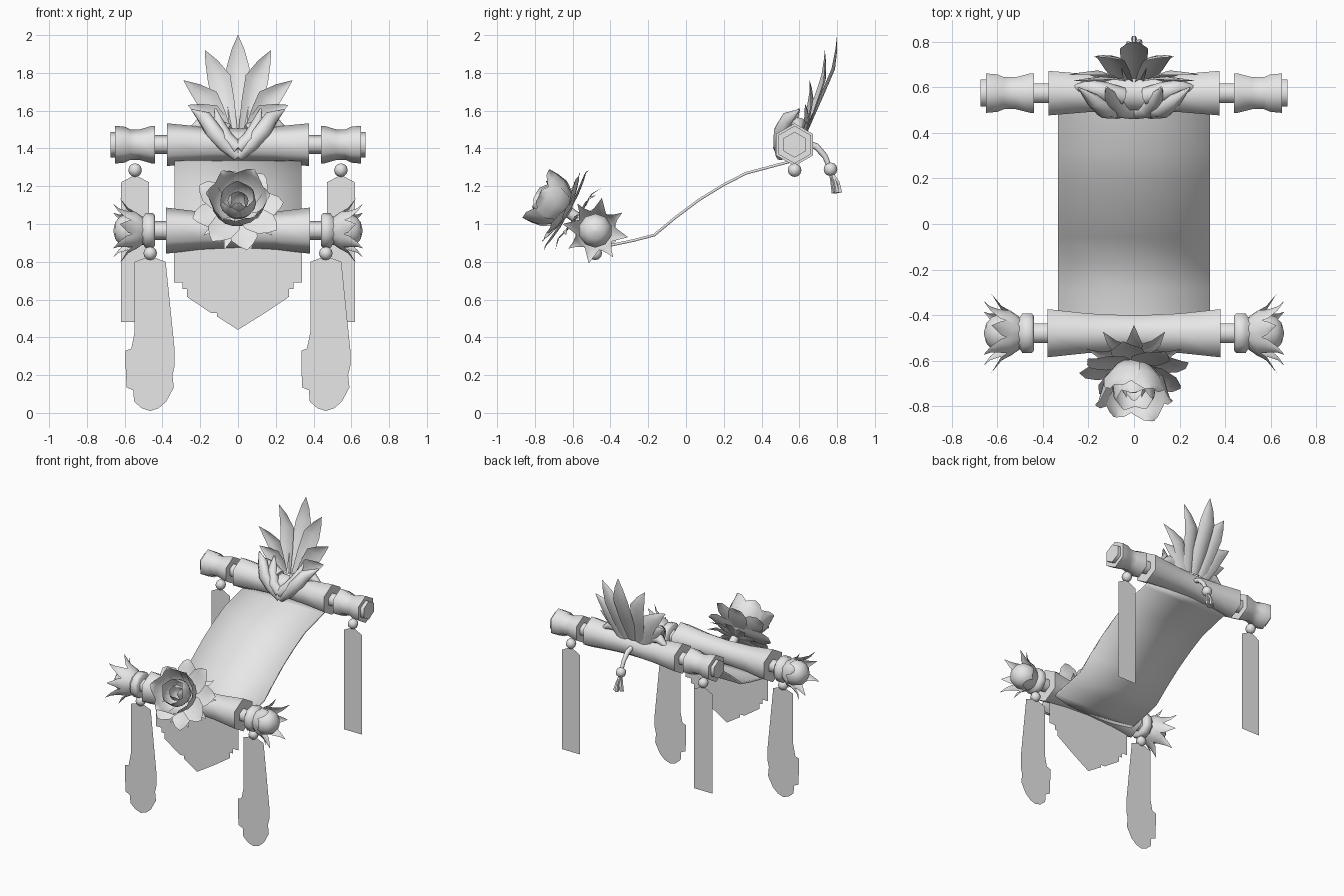
import bpy, bmesh, math
from mathutils import Vector as V

if "Cube" in bpy.data.objects:
    bpy.data.objects.remove(bpy.data.objects["Cube"])

grey = bpy.data.materials.new("plain_grey")
grey.use_nodes = True
grey.diffuse_color = (0.8, 0.8, 0.8, 1)
grey.node_tree.nodes["Principled BSDF"].inputs["Base Color"].default_value = (0.8, 0.8, 0.8, 1)


def finish(name, bm, angle=65):
    me = bpy.data.meshes.new(name)
    bm.normal_update()
    bm.to_mesh(me)
    bm.free()
    me.materials.append(grey)
    for p in me.polygons:
        p.use_smooth = angle > 0
    if angle:
        me.set_sharp_from_angle(angle=math.radians(angle))
    ob = bpy.data.objects.new(name, me)
    bpy.context.collection.objects.link(ob)
    return ob


def skin(bm, rings, closed=True, caps=True):
    rows = [[bm.verts.new(p) for p in r] for r in rings]
    n = len(rows[0])
    for a, b in zip(rows, rows[1:]):
        for i in range(n if closed else n - 1):
            j = (i + 1) % n
            bm.faces.new((a[i], a[j], b[j], b[i]))
    if closed and caps:
        bm.faces.new(rows[0][::-1])
        bm.faces.new(rows[-1])


def circle(c, u, w, r, n):
    return [c + (u * math.sin(k * math.tau / n) + w * math.cos(k * math.tau / n)) * r for k in range(n)]


def lathe(name, centre, profile, sides=6, mirror=False):
    # turned part along x; profile holds (x, radius)
    bm = bmesh.new()
    for s in ((1, -1) if mirror else (1,)):
        skin(bm, [circle(V((x * s, *centre)), V((0, s, 0)), V((0, 0, -1)), max(r, .002), sides)
                  for x, r in profile])
    bmesh.ops.recalc_face_normals(bm, faces=bm.faces)
    return finish(name, bm)


def tube(bm, points, radii, n=8, squash=1):
    pts = [V(p) for p in points]
    rings = []
    for i, p in enumerate(pts):
        t = (pts[min(i + 1, len(pts) - 1)] - pts[max(i - 1, 0)]).normalized()
        u = t.cross(V((0, 1, 0.2))).normalized()
        rings.append(circle(p, u, t.cross(u) * squash, radii[i], n))
    skin(bm, rings)


def leaf(bm, pts, widths, side, normal_at, cup):
    # strip with a folded midrib
    rings = []
    for i, p in enumerate(pts):
        w, nrm = max(widths[i], .001), normal_at(i)
        rings.append([p + side * w * s + nrm * cup * w * s * s for s in (-1, -.5, 0, .5, 1)])
    skin(bm, rings, closed=False)


def rosette(bm, centre, axis, count, profile, cup, phase=0.0, shift=0.0):
    # ring of petals; profile holds (radius, height, half width)
    c, a = V(centre), V(axis).normalized()
    u = a.cross(V((.3, .2, 1))).normalized() if abs(a.x) > .9 else V((1, 0, 0))
    w = a.cross(u)
    for k in range(count):
        t = (k + phase) * math.tau / count
        rad = u * math.cos(t) + w * math.sin(t)
        lift = a * (shift * (k % 2))
        pts = [c + rad * r + a * h + lift * (r / profile[-1][0]) for r, h, _ in profile]

        def normal(i):
            d = (pts[min(i + 1, len(pts) - 1)] - pts[max(i - 1, 0)]).normalized()
            return a * d.dot(rad) - rad * d.dot(a)
        leaf(bm, pts, [q[2] for q in profile], a.cross(rad), normal, cup)


def sheet(name, outline, x, y, sides=(1, -1)):
    # flat hanging cloth, outline is one half mirrored about its own middle
    bm = bmesh.new()
    full = outline + [(-px, pz) for px, pz in outline[::-1] if px]
    for s in sides:
        bm.faces.new([bm.verts.new((s * x + px, y, z)) for px, z in full])
    bmesh.ops.triangulate(bm, faces=bm.faces)
    finish(name, bm, 0)


BACK, FRONT = (.575, 1.42), (-.48, .965)

# back roller
lathe("back_rod", BACK, [(-.46, .05), (.46, .05)])
lathe("back_sleeve", BACK, [(-.375, .113), (-.2, .096), (0, .086), (.2, .096), (.375, .113)])
lathe("back_end_caps", BACK, [(.44, .1), (.455, .1), (.52, .081), (.57, .081), (.6, .095),
                              (.65, .1), (.65, .068), (.675, .068)], mirror=True)

# front roller
lathe("front_rod", FRONT, [(-.46, .05), (.46, .05)])
lathe("front_sleeve", FRONT, [(-.38, .122), (-.2, .1), (0, .09), (.2, .1), (.38, .122)])
lathe("front_collars", FRONT, [(.44, .08), (.45, .092), (.49, .092), (.5, .075), (.52, .075)], 10, True)
lathe("front_bulbs", FRONT, [(.5, .06), (.53, .085), (.58, .09), (.625, .075), (.65, .045), (.66, 0)], 10, True)

# curled leaves around the front bulbs
bm = bmesh.new()
for s in (1, -1):
    c = (s * .5, *FRONT)
    rosette(bm, c, (s, 0, 0), 4, [(.07, 0, .03), (.1, .04, .045), (.11, .085, .035), (.135, .13, .015), (.17, .16, 0)], .25, .5)
    rosette(bm, c, (s, 0, 0), 4, [(.07, 0, .03), (.095, .035, .045), (.12, .08, .03), (.175, .125, 0)], .25)
finish("bulb_leaves", bm)

# cloth between the rollers
bm = bmesh.new()
path = [(.575, 1.33), (.52, 1.315), (.32, 1.262), (.2, 1.2), (.07, 1.12), (-.05, 1.03),
        (-.165, .935), (-.28, .905), (-.4, .88), (-.47, .875)]
skin(bm, [[V((x, y, z)) for x in (-.335, 0, .335)] for y, z in path], closed=False)
cloth = finish("sloping_cloth", bm)
cloth.modifiers.new("thickness", "SOLIDIFY").thickness = .014

# hanging flap and streamers
sheet("front_flap", [(0, .44), (.11, .51), (.11, .6), (.145, .6), (.145, .53), (.27, .615), (.27, .655),
                     (.295, .655), (.295, .69), (.34, .69), (.34, .89)], 0, -.48, (1,))
sheet("back_streamers", [(0, .61), (.075, .48), (.075, 1.22), (0, 1.26)], .545, .575)
sheet("front_streamers", [(0, .01), (.045, .025), (.085, .06), (.09, .12), (.125, .135), (.118, .2),
                          (.13, .25), (.13, .33), (.1, .34), (.1, .31), (.082, .3), (.082, .8), (0, .83)], .465, -.48)

# beads
bm = bmesh.new()
spots = [(s * x, y, z) for s in (1, -1) for x, y, z in ((.545, .575, 1.285), (.465, -.48, .845))]
for p in spots + [(0, .765, 1.29)]:
    made = bmesh.ops.create_uvsphere(bm, u_segments=8, v_segments=6, radius=.036)
    bmesh.ops.translate(bm, verts=made["verts"], vec=p)
finish("beads", bm)

# cord and tassel behind the back roller
bm = bmesh.new()
tube(bm, [(0, .63, 1.43), (0, .69, 1.41), (0, .735, 1.36), (0, .765, 1.29)], [.018, .018, .015, .012])
for dx, dy in ((-.025, .79), (0, .815), (.025, .8), (0, .785)):
    tube(bm, [(0, .765, 1.28), (dx * .6, dy - .01, 1.22), (dx, dy, 1.165)], [.01, .01, .014], 5)
finish("cord_tassel", bm)

# feather fan
bm = bmesh.new()
for tx, ty, tz in ((0, .8, 2), (.175, .735, 1.92), (.288, .655, 1.76), (.265, .63, 1.63)):
    for s in ((1, -1) if tx else (1,)):
        base, tip = V((s * tx * .25, .64, 1.48)), V((s * tx, ty, tz))
        d = tip - base
        bulge = V((-s * tx * .1, .045 * (tz - 1.45), 0))
        pts = [base, base + d * .35 + bulge, base + d * .65 + bulge * 1.8, base + d * .85 + bulge, tip]
        side = d.cross(V((-s * tx, 1, -.3))).normalized()
        front = d.cross(side).normalized()
        front = front if front.y < 0 else -front
        leaf(bm, pts, [.045, .058, .062, .034, 0], side, lambda i: front, .3)
finish("feather_fan", bm)

# horned clasp on the back roller
bm = bmesh.new()
for s in (1, -1):
    tube(bm, [(0, .5, 1.36), (s * .07, .492, 1.42), (s * .13, .5, 1.49), (s * .175, .54, 1.56), (s * .245, .6, 1.605)],
         [.03, .038, .045, .04, .004], 8, .8)
    tube(bm, [(0, .495, 1.4), (s * .06, .505, 1.45), (s * .1, .55, 1.52), (s * .12, .6, 1.61)],
         [.035, .04, .035, .005])
    tube(bm, [(s * .05, .56, 1.49), (s * .13, .58, 1.52), (s * .2, .6, 1.53), (s * .26, .6, 1.49)],
         [.04, .045, .035, .012])
finish("horned_clasp", bm)

# flower on the front roller
AX, BASE = (0, -.87, .48), V((0, -.61, 1.06))
bm = bmesh.new()
rosette(bm, BASE, AX, 8, [(.01, .01, .03), (.1, .01, .075), (.18, .02, .07), (.225, .03, .035), (.245, .025, 0)], .15, .25, .03)
finish("outer_petals", bm)
bm = bmesh.new()
rosette(bm, BASE, AX, 6, [(.02, 0, .03), (.09, .03, .07), (.135, .09, .09), (.15, .15, .08), (.16, .185, .035), (.17, .19, .005)], .35, 0, .02)
rosette(bm, BASE, AX, 5, [(.02, .02, .03), (.07, .05, .05), (.095, .11, .07), (.09, .17, .06), (.085, .195, .01)], .4, .3)
rosette(bm, BASE, AX, 4, [(.01, .03, .02), (.045, .07, .035), (.055, .13, .04), (.035, .17, .01)], .4)
finish("cupped_petals", bm)
bm = bmesh.new()
rosette(bm, BASE + V((0, .03, -.03)), (0, -.8, .6), 9, [(.02, 0, .02), (.09, 0, .04), (.15, .01, .025), (.21, -.01, 0)], .2, .25)
finish("sepals", bm)
bm = bmesh.new()
tube(bm, [BASE + V(AX) * .04, (0, -.56, 1.02), (0, -.5, .97)], [.03, .03, .035])
finish("flower_stem", bm)
